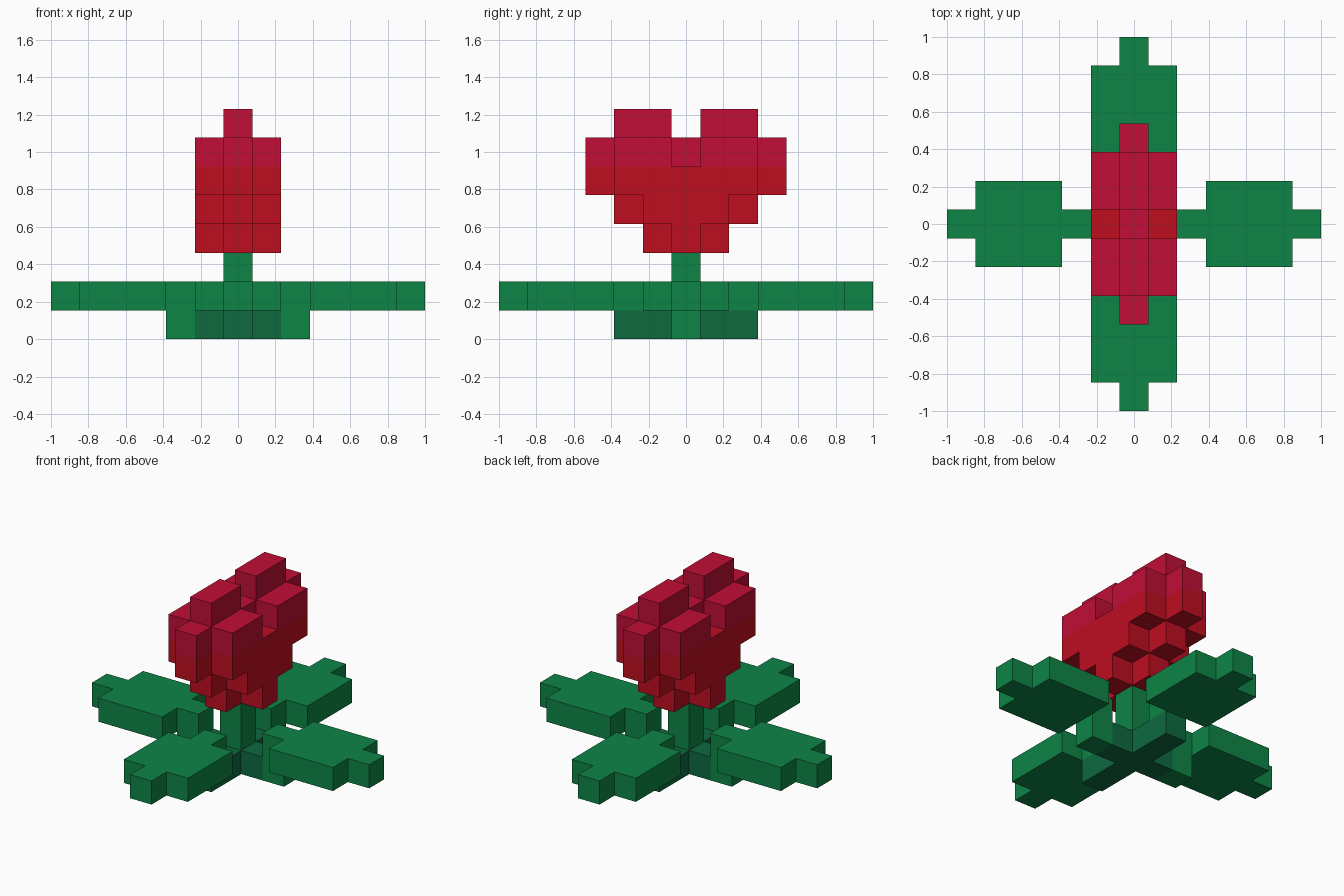
import bpy
import bmesh
import math
from mathutils import Vector

if "Cube" in bpy.data.objects:
    bpy.data.objects.remove(bpy.data.objects["Cube"], do_unlink=True)

U = 2 / 13  # edge of one block; the plant is 13 blocks across


def material(name, rgb):
    m = bpy.data.materials.new(name)
    m.use_nodes = True
    m.diffuse_color = (*rgb, 1)
    bsdf = next(n for n in m.node_tree.nodes if n.type == 'BSDF_PRINCIPLED')
    bsdf.inputs["Base Color"].default_value = (*rgb, 1)
    bsdf.inputs["Roughness"].default_value = 0.9
    return m


leaf_green = material("leaf green", (0.011 * 0.4, 0.235, 0.061))
dark_green = material("dark green", (0.0044, 0.144, 0.051))
red = material("red", (0.515, 0.0044, 0.0144))
crimson = material("crimson", (0.533, 0.0044, 0.037))

DIRECTIONS = [Vector(d) for d in ((1, 0, 0), (-1, 0, 0), (0, 1, 0),
                                  (0, -1, 0), (0, 0, 1), (0, 0, -1))]


def block_part(name, cells, materials, rule=lambda i, j, k: 0):
    """Build the outer skin of a set of blocks; rule picks the colour of a block."""
    cells = set(cells)
    bm = bmesh.new()
    for c in sorted(cells):
        for d in DIRECTIONS:
            if tuple(int(a + b) for a, b in zip(c, d)) in cells:
                continue
            side = Vector((d.y, d.z, d.x))
            up = d.cross(side)
            mid = Vector(c) + Vector((0, 0, 0.5)) + d / 2
            corners = [mid + (side * a + up * b) / 2
                       for a, b in ((-1, -1), (1, -1), (1, 1), (-1, 1))]
            face = bm.faces.new([bm.verts.new(p * U) for p in corners])
            face.material_index = rule(*c)
    bmesh.ops.remove_doubles(bm, verts=bm.verts, dist=0.001)
    bmesh.ops.dissolve_limit(bm, angle_limit=math.radians(1), verts=bm.verts,
                             edges=bm.edges, delimit={'MATERIAL'})
    mesh = bpy.data.meshes.new(name)
    bm.to_mesh(mesh)
    bm.free()
    for m in materials:
        mesh.materials.append(m)
    obj = bpy.data.objects.new(name, mesh)
    bpy.context.collection.objects.link(obj)
    return obj


# Cross-shaped base, with lighter outer ends on the left and right
base = {(i, 0, 0) for i in range(-2, 3)} | {(0, j, 0) for j in range(-2, 3)}
block_part("base", base, [dark_green, leaf_green],
           lambda i, j, k: int(abs(i) == 2))

# Stem
block_part("stem", [(0, 0, 1), (0, 0, 2)], [leaf_green])

# Four leaves: narrow neck, broad blade, narrow tip
blade = [(2, 0, 1), (6, 0, 1)] + [(i, j, 1) for i in (3, 4, 5) for j in (-1, 0, 1)]
for n, side in enumerate(("left", "back", "right", "front")):
    leaf = block_part(side + "_leaf", blade, [leaf_green])
    leaf.rotation_euler.z = n * math.pi / 2

# Heart-shaped bloom: reach of each layer, narrower on the outer slices
reach = {3: 1, 4: 2, 5: 3, 6: 3}
bloom = {(i, j, k) for k, r in reach.items() for i in (-1, 0, 1)
         for j in range(-3, 4) if abs(j) <= r - abs(i)}
bloom -= {(-1, 0, 6), (1, 0, 6)}                 # dip in the middle of each side
bloom |= {(0, j, 7) for j in (-2, -1, 1, 2)}     # two top lobes
block_part("bloom", bloom, [red, crimson], lambda i, j, k: int(k >= 6))
